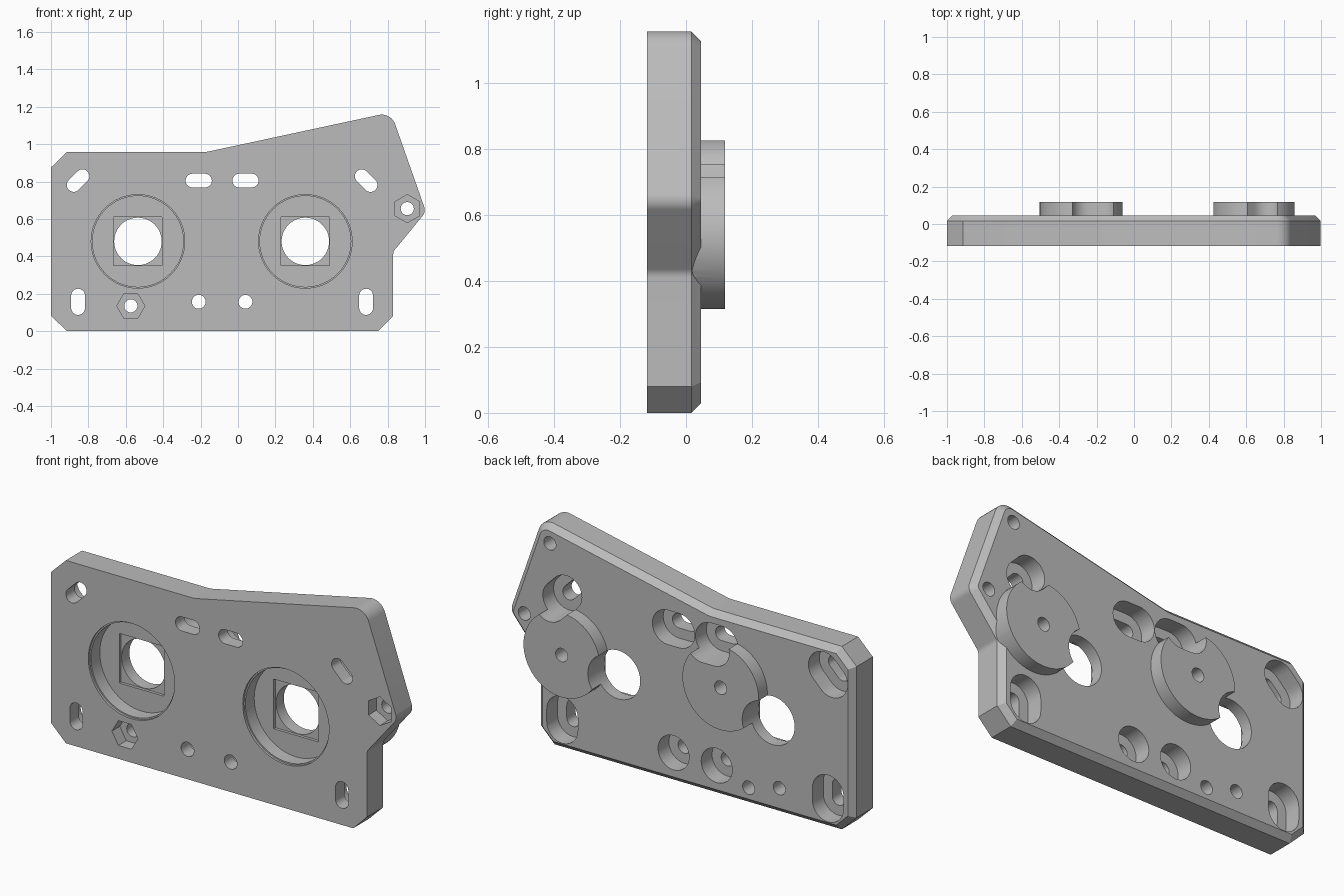
import bpy, bmesh, math
from mathutils import Vector

cube = bpy.data.objects.get("Cube")
if cube:
    bpy.data.objects.remove(cube)

FRONT, BACK, TOP = -0.118, 0.046, 0.118   # plate front, plate back, boss face
CHAMFER = 0.03

grey = bpy.data.materials.new("plain grey")
grey.use_nodes = True
grey.diffuse_color = (0.5, 0.5, 0.5, 1)
grey.node_tree.nodes["Principled BSDF"].inputs["Base Color"].default_value = grey.diffuse_color


def prism(name, points, y0, y1, chamfer=0.0):
    """Extrude an x-z outline along y, with an optional chamfer at the far end."""
    bm = bmesh.new()
    face = bm.faces.new([bm.verts.new((x, y0, z)) for x, z in points])
    ext = bmesh.ops.extrude_face_region(bm, geom=[face])["geom"]
    for v in (g for g in ext if isinstance(g, bmesh.types.BMVert)):
        v.co.y = y1 - chamfer
    cap = next(g for g in ext if isinstance(g, bmesh.types.BMFace))
    bmesh.ops.recalc_face_normals(bm, faces=bm.faces)
    if chamfer:
        bmesh.ops.inset_region(bm, faces=[cap], thickness=chamfer, use_even_offset=True)
        for v in cap.verts:
            v.co.y = y1
    mesh = bpy.data.meshes.new(name)
    bm.to_mesh(mesh)
    bm.free()
    mesh.materials.append(grey)
    ob = bpy.data.objects.new(name, mesh)
    bpy.context.collection.objects.link(ob)
    return ob


def ring(cx, cz, r, n=48, turn=0.0):
    return [(cx + r * math.cos(turn + math.tau * i / n),
             cz + r * math.sin(turn + math.tau * i / n)) for i in range(n)]


def stadium(cx, cz, r, half, angle, n=16):
    """Round-ended slot outline; half is the distance from centre to each end arc."""
    pts = []
    for end in (0, math.pi):
        ex, ez = cx + half * math.cos(angle + end), cz + half * math.sin(angle + end)
        for i in range(n + 1):
            t = angle + end - math.pi / 2 + math.pi * i / n
            pts.append((ex + r * math.cos(t), ez + r * math.sin(t)))
    return pts


def rounded(corners, n=8):
    """Outline from (x, z, radius) corners."""
    pts = []
    for i, (x, z, r) in enumerate(corners):
        p = Vector((x, z))
        if not r:
            pts.append((x, z))
            continue
        a = (Vector(corners[i - 1][:2]) - p).normalized()
        b = (Vector(corners[(i + 1) % len(corners)][:2]) - p).normalized()
        half = a.angle(b) / 2
        c = p + (a + b).normalized() * r / math.sin(half)
        start = p + a * r / math.tan(half) - c
        stop = p + b * r / math.tan(half) - c
        for k in range(n + 1):
            pts.append(tuple(c + start.lerp(stop, k / n).normalized() * r))
    return pts


def combine(target, other, operation):
    mod = target.modifiers.new("bool", "BOOLEAN")
    mod.operation, mod.solver, mod.object = operation, "EXACT", other
    bpy.context.view_layer.objects.active = target
    bpy.ops.object.modifier_apply(modifier=mod.name)
    bpy.data.objects.remove(other)


# Plate body with a chamfered back edge
plate = prism("mounting_plate", rounded([
    (-0.915, 0, 0), (0.75, 0, 0), (0.83, 0.08, 0), (0.83, 0.425, 0.04),
    (1.005, 0.638, 0.05), (0.818, 1.17, 0.075), (-0.17, 0.958, 0.15),
    (-0.915, 0.958, 0), (-1, 0.875, 0), (-1, 0.083, 0)]), FRONT, BACK, CHAMFER)

# Round bosses on the back
bosses = [(-0.283, 0.611), (0.638, 0.536)]
for x, z in bosses:
    combine(plate, prism("boss", ring(x, z, 0.221, 64), 0, TOP), "UNION")


def cut(points, y0, y1):
    combine(plate, prism("cutter", points, y0, y1), "DIFFERENCE")


OUT_F, OUT_B = FRONT - 0.1, TOP + 0.1

# Large shaft openings: stepped front pocket, square relief, through hole
for x in (-0.535, 0.36):
    cut(ring(x, 0.48, 0.25, 64), OUT_F, FRONT + 0.012)
    cut(ring(x, 0.48, 0.243, 64), OUT_F, FRONT + 0.085)
    cut(ring(x, 0.48, 0.13 * math.sqrt(2), 4, math.pi / 4), OUT_F, FRONT + 0.1)
    cut(ring(x, 0.48, 0.127), OUT_F, OUT_B)

# Mounting slots with counterbores from the back
low, high, quarter = 0.157, 0.805, math.pi / 4
slots = [(-0.21, high, 0), (0.04, high, 0), (-0.855, high, quarter), (0.685, high, -quarter),
         (-0.855, low, 2 * quarter), (0.685, low, 2 * quarter)]
for x, z, angle in slots:
    cut(stadium(x, z, 0.037, 0.033, angle), OUT_F, OUT_B)
    cut(stadium(x, z, 0.09, 0.033, angle), BACK - 0.09, OUT_B)
for x in (-0.21, 0.04):
    cut(ring(x, low, 0.037, 32), OUT_F, OUT_B)
    cut(ring(x, low, 0.09, 32), BACK - 0.09, OUT_B)

# Bolt holes with hexagonal nut recesses in the front
for x, z, turn in ((-0.573, 0.135, 0), (0.905, 0.655, math.pi / 2)):
    cut(ring(x, z, 0.075, 6, turn), OUT_F, FRONT + 0.065)
    cut(ring(x, z, 0.035, 32), OUT_F, OUT_B)

# Blind screw holes in the back and in the bosses
for x, z in ((-0.395, 0.09), (0.757, 1.062)):
    cut(ring(x, z, 0.035, 32), BACK - 0.11, OUT_B)
for x, z in bosses:
    cut(ring(x, z, 0.035, 32), TOP - 0.1, OUT_B)

# Smooth curved walls, sharp edges
bpy.ops.object.select_all(action="DESELECT")
plate.select_set(True)
bpy.context.view_layer.objects.active = plate
bpy.ops.object.shade_smooth_by_angle(angle=math.radians(25))
